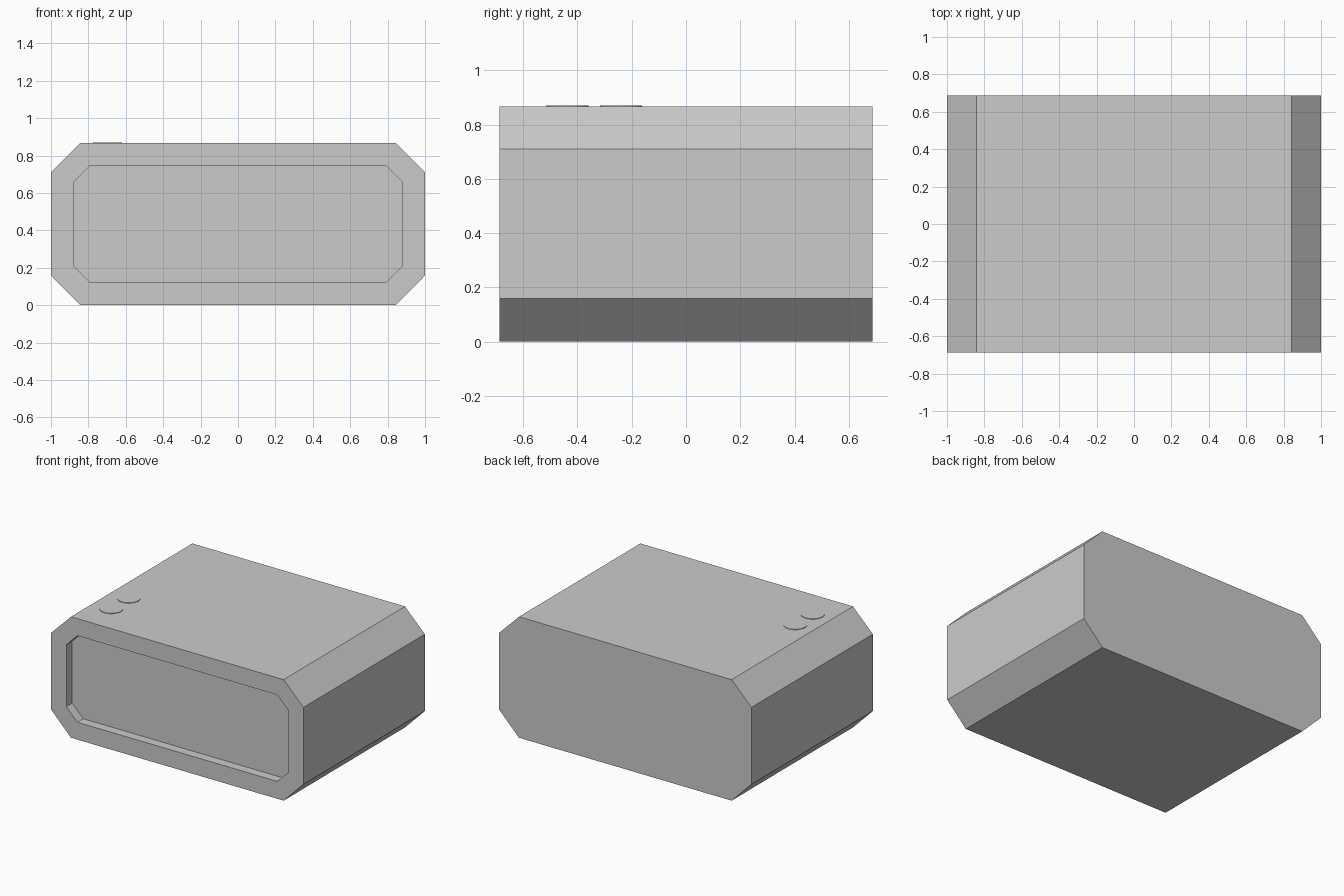
import bpy, bmesh

if "Cube" in bpy.data.objects:
    bpy.data.objects.remove(bpy.data.objects["Cube"])

HALF_DEPTH = 0.687
MID_Z = 0.4345
TOP_Z = 0.867


def octagon(bm, half_w, half_h, cut, y):
    """Ring of verts: a rectangle with chamfered corners, facing the front."""
    pts = [(half_w - cut, half_h), (half_w, half_h - cut),
           (half_w, cut - half_h), (half_w - cut, -half_h)]
    pts += [(-x, -z) for x, z in pts]
    return [bm.verts.new((x, y, MID_Z + z)) for x, z in pts]


def bridge(bm, a, b):
    for i in range(len(a)):
        j = (i + 1) % len(a)
        bm.faces.new((a[i], a[j], b[j], b[i]))


# Chamfered body with a shallow recessed front panel
bm = bmesh.new()
rings = [octagon(bm, 1.0, 0.4325, 0.157, HALF_DEPTH),
         octagon(bm, 1.0, 0.4325, 0.157, -HALF_DEPTH),
         octagon(bm, 0.88, 0.31, 0.088, -HALF_DEPTH),
         octagon(bm, 0.88, 0.31, 0.088, -HALF_DEPTH + 0.066)]
for a, b in zip(rings, rings[1:]):
    bridge(bm, a, b)
bm.faces.new(rings[0])
bm.faces.new(rings[-1])
bmesh.ops.recalc_face_normals(bm, faces=bm.faces[:])
# Rest the lower face exactly on the ground
low = min(v.co.z for v in bm.verts)
for v in bm.verts:
    v.co.z -= low if v.co.z < low + 1e-4 else 0
mesh = bpy.data.meshes.new("body")
bm.to_mesh(mesh)
bm.free()
bpy.context.collection.objects.link(bpy.data.objects.new("body", mesh))

# Two thin round buttons on the top
for i, y in enumerate((-0.437, -0.24)):
    bpy.ops.mesh.primitive_cylinder_add(vertices=32, radius=0.077, depth=0.014,
                                        location=(-0.698, y, TOP_Z - 0.003))
    bpy.context.object.name = f"top_button_{i + 1}"
    bpy.ops.object.shade_smooth_by_angle()
